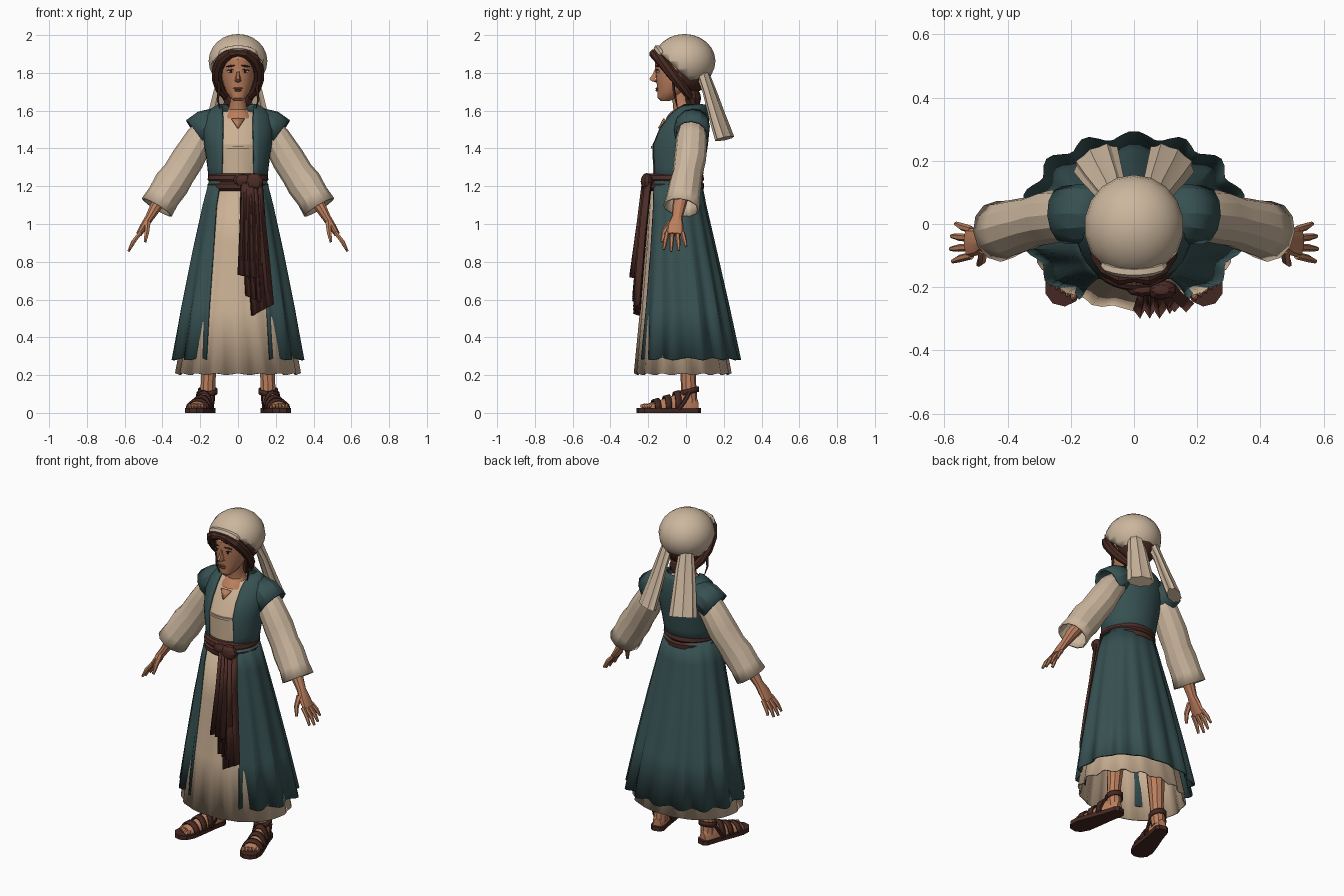
import bpy, bmesh, math
from mathutils import Vector, Matrix

if "Cube" in bpy.data.objects:
    bpy.data.objects.remove(bpy.data.objects["Cube"])


def material(name, rgb):
    m = bpy.data.materials.new(name)
    m.diffuse_color = (*rgb, 1)
    m.use_nodes = True
    m.node_tree.nodes["Principled BSDF"].inputs["Base Color"].default_value = m.diffuse_color
    return m


CREAM = material("cream_cloth", (0.60, 0.47, 0.34))
TAN = material("tan_linen", (0.60, 0.44, 0.30))
TEAL = material("teal_wool", (0.038, 0.082, 0.085))
BROWN = material("brown_sash", (0.075, 0.026, 0.02))
HAIR = material("dark_brown_hair", (0.062, 0.022, 0.015))
SKIN = material("warm_skin", (0.50, 0.21, 0.11))
LEATHER = material("sandal_leather", (0.06, 0.022, 0.016))
LIP = material("lip_red", (0.27, 0.08, 0.05))
DARK = material("eye_dark", (0.02, 0.01, 0.008))
WHITE = material("eye_white", (0.65, 0.55, 0.45))


def add_object(name, bm, mat, thick=0):
    bmesh.ops.recalc_face_normals(bm, faces=bm.faces)
    me = bpy.data.meshes.new(name)
    bm.to_mesh(me)
    bm.free()
    me.materials.append(mat)
    ob = bpy.data.objects.new(name, me)
    bpy.context.collection.objects.link(ob)
    if thick:
        mod = ob.modifiers.new("thickness", "SOLIDIFY")
        mod.thickness, mod.offset = thick, 0
    return ob


def loft(name, rings, mat, closed=True, cap=True, thick=0):
    bm = bmesh.new()
    rows = [[bm.verts.new(p) for p in r] for r in rings]
    n = len(rows[0])
    for a, b in zip(rows, rows[1:]):
        for i in range(n if closed else n - 1):
            j = (i + 1) % n
            bm.faces.new((a[i], a[j], b[j], b[i]))
    if cap and closed:
        bm.faces.new(rows[0])
        bm.faces.new(rows[-1])
    return add_object(name, bm, mat, thick)


def tube(name, pts, radii, mat, side=(0, 1, 0), n=10, cap=True, thick=0, fold=0):
    """Tube along points; each radius pair is (along side, across side)."""
    pts = [Vector(p) for p in pts]
    rings = []
    for i, p in enumerate(pts):
        t = (pts[min(i + 1, len(pts) - 1)] - pts[max(i - 1, 0)]).normalized()
        u = (Vector(side) - t * t.dot(Vector(side))).normalized()
        v = t.cross(u)
        a, b = radii[i] if isinstance(radii[i], tuple) else (radii[i],) * 2
        rings.append([p + (u * a * math.cos(q) + v * b * math.sin(q)) * (1 + fold * (-1) ** k)
                      for k in range(n) for q in [2 * math.pi * k / n]])
    return loft(name, rings, mat, cap=cap, thick=thick)


def around(z, rx, yf, yb, gap=0, n=32, pleats=0, amp=0, p=1.0, hem=0):
    """Ring about z starting at the front; a gap leaves the front open."""
    cy, ry = (yf + yb) / 2, (yb - yf) / 2
    t0 = math.asin(min(1, (gap / rx)) ** (1 / p)) if gap else 0
    out = []
    for i in range(n):
        t = t0 + (2 * math.pi - 2 * t0) * i / ((n - 1) if gap else n)
        s, c = math.sin(t), math.cos(t)
        w = math.cos(pleats * t + 0.9 * math.sin(2 * t))
        k = 1 + amp * w
        out.append((rx * k * math.copysign(abs(s) ** p, s),
                    cy - ry * k * math.copysign(abs(c) ** p, c), z + hem * w))
    return out


def ball(name, loc, size, mat, seg=14, rot=(0, 0, 0), cut=None):
    bm = bmesh.new()
    bmesh.ops.create_uvsphere(bm, u_segments=seg, v_segments=max(6, seg * 2 // 3), radius=1)
    for v in bm.verts:
        v.co = Vector(a * b for a, b in zip(v.co, size))
    r = Matrix.Rotation(rot[2], 4, 'Z') @ Matrix.Rotation(rot[1], 4, 'Y') @ Matrix.Rotation(rot[0], 4, 'X')
    bmesh.ops.transform(bm, matrix=Matrix.Translation(loc) @ r, verts=bm.verts)
    if cut:
        bmesh.ops.bisect_plane(bm, geom=bm.verts[:] + bm.edges[:] + bm.faces[:],
                               plane_co=cut[0], plane_no=cut[1], clear_outer=True)
    return add_object(name, bm, mat, 0.012 if cut else 0)


# Dress: bodice and long pleated skirt
loft("dress_bodice", [around(*r) for r in (
    (1.2, .13, -.175, .06), (1.3, .14, -.175, .075), (1.42, .155, -.178, .095), (1.5, .165, -.135, .1),
    (1.56, .15, -.09, .095), (1.595, .075, -.065, .06))], TAN)
loft("dress_bust_seam", [around(z, .148, -.186, .08) for z in (1.4, 1.407, 1.413)], TAN)
loft("dress_skirt", [around(z, rx, f, b, 0, 64, 16, a, .95, h) for z, rx, f, b, a, h in (
    (1.22, .13, -.18, .06, 0, 0), (.9, .19, -.205, .11, .01, 0),
    (.55, .26, -.235, .17, .02, 0), (.205, .32, -.265, .23, .03, .005))], TAN, cap=False, thick=.008)

# Open-fronted long vest: upper body, skirt and shoulder flaps
loft("vest_upper", [around(*r) for r in (
    (1.2, .145, -.185, .075, .085), (1.3, .155, -.187, .09, .085), (1.42, .172, -.187, .11, .082),
    (1.5, .182, -.15, .118, .08), (1.57, .17, -.1, .115, .08), (1.605, .14, -.065, .108, .082),
    (1.63, .1, -.035, .095, .085))], TEAL, closed=False, thick=.014)
loft("vest_skirt", [around(z, rx, f, b, g, 80, 14, a, .9, h) for z, rx, f, b, g, a, h in (
    (1.24, .145, -.19, .075, .09, 0, 0), (1.1, .182, -.198, .1, .115, .015, 0),
    (.85, .235, -.215, .155, .135, .03, 0), (.55, .292, -.238, .22, .155, .04, 0),
    (.285, .338, -.255, .275, .165, .05, -.006))], TEAL, closed=False, thick=.012)

# Waist sash: band, knot and hanging ends
loft("sash_band", [around(z, .145 + o, -.195 - o, .08 + o) for z, o in (
    (1.175, 0), (1.187, .014), (1.212, .016), (1.222, .006), (1.235, .016), (1.258, .012), (1.268, 0))], BROWN)
ball("sash_knot", (.085, -.208, 1.225), (.05, .032, .045), BROWN, 10)
ball("sash_loop", (.025, -.208, 1.232), (.05, .022, .032), BROWN, 8)


def hanging(name, rows, slant):
    rings = []
    for z, xl, xr, y in rows:
        k = (1.22 - z) / .6
        rings.append([(xl + (xr - xl) * i / 6, y + .013 * (-1) ** i, z + slant * k * i / 6) for i in range(7)])
    loft(name, rings, BROWN, closed=False, thick=.014)


hanging("sash_end_long", [(1.22, .045, .125, -.2), (1, .055, .14, -.222), (.75, .06, .165, -.243),
                          (.515, .075, .185, -.26)], .05)
hanging("sash_end_middle", [(1.22, .03, .1, -.208), (.9, .03, .12, -.24), (.62, .045, .125, -.265)], -.035)
hanging("sash_end_short", [(1.22, .02, .085, -.214), (1, .015, .09, -.242), (.73, .003, .095, -.28)], -.02)

# Neck, open neckline and head
tube("neck", [(0, -.035, 1.72), (0, -.025, 1.65), (0, -.015, 1.61), (0, -.018, 1.575), (0, -.02, 1.552)],
     [(.05, .045), (.046, .042), (.052, .05), (.074, .075), (.086, .088)], SKIN, n=16)
loft("neckline_notch", [[(-.035, -.113, 1.556), (0, -.116, 1.558), (.035, -.113, 1.556)],
                        [(-.003, -.143, 1.508), (0, -.144, 1.506), (.003, -.143, 1.508)]],
     SKIN, closed=False, thick=.009)
loft("head", [around(z, rx, f, b, 0, 20) for z, rx, f, b in (
    (1.652, .022, -.135, -.085), (1.668, .042, -.15, -.045), (1.70, .063, -.152, .0), (1.735, .077, -.154, .03),
    (1.775, .087, -.16, .06), (1.82, .092, -.163, .08), (1.87, .092, -.163, .09), (1.92, .07, -.13, .08))], SKIN)
loft("nose", [[(-w, y + .03, z), (-w * .5, y, z), (w * .5, y, z), (w, y + .03, z)] for z, w, y in (
    (1.82, .009, -.165), (1.79, .011, -.178), (1.768, .015, -.194), (1.757, .018, -.184), (1.75, .01, -.16))], SKIN)
ball("upper_lip", (0, -.153, 1.718), (.026, .008, .006), LIP, 8)
ball("lower_lip", (0, -.153, 1.707), (.02, .009, .006), LIP, 8)

# Head scarf and hair
ball("head_scarf", (0, -.008, 1.862), (.152, .158, .138), CREAM, 18, cut=((0, -.07, 1.845), (0, -.68, -.73)))
tube("scarf_fold", [(.1 * math.sin(a), -.118 - .035 * math.cos(a), 1.885 + .045 * math.cos(a))
                    for a in [-1.3 + 2.6 * i / 8 for i in range(9)]], [.012] + [.018] * 7 + [.012], CREAM, n=6)
ball("hair_back", (0, .02, 1.81), (.118, .115, .12), HAIR)
ball("hair_bun", (0, .035, 1.665), (.085, .045, .06), HAIR, 10)

for s, tag in ((-1, "left"), (1, "right")):
    # Face details
    ball("eye_" + tag, (s * .039, -.149, 1.807), (.019, .006, .008), WHITE, 8, (0, 0, s * .35))
    ball("pupil_" + tag, (s * .038, -.153, 1.807), (.008, .004, .008), DARK, 8, (0, 0, s * .35))
    ball("lash_" + tag, (s * .04, -.151, 1.816), (.022, .005, .003), DARK, 8, (0, s * .1, s * .35))
    ball("brow_" + tag, (s * .04, -.152, 1.836), (.026, .006, .005), HAIR, 8, (0, s * .15, s * .35))
    ball("ear_" + tag, (s * .09, -.03, 1.775), (.012, .02, .03), SKIN, 8)

    # Hair sweeping from the parting to behind the ear, with a loose lock
    tube("hair_sweep_" + tag, [(s * x, y, z) for x, y, z in (
        (-.008, -.168, 1.905), (.04, -.17, 1.902), (.082, -.14, 1.875), (.108, -.098, 1.825),
        (.112, -.055, 1.77), (.095, -.01, 1.715), (.06, .025, 1.67))],
        [.014, .026, .03, .03, .028, .026, .02], HAIR, (.3 * s, 1, .3), 8)
    tube("loose_lock_" + tag, [(s * x, y, z) for x, y, z in (
        (.105, -.07, 1.78), (.1, -.065, 1.71), (.108, -.055, 1.66), (.095, -.045, 1.61))],
        [.008, .008, .006, .002], HAIR, n=5)

    # Scarf tail
    tube("scarf_tail_" + tag, [(s * x, y, z) for x, y, z in (
        (.065, .09, 1.79), (.082, .125, 1.7), (.103, .165, 1.57), (.122, .205, 1.452))],
        [(.04, .03), (.052, .026), (.064, .032), (.074, .036)], CREAM, (.85 * s, -.5, 0), 16, fold=.08)

    # Vest shoulder, sleeve and cuff
    tube("vest_shoulder_" + tag, [(s * x, y, z) for x, y, z in (
        (.1, .035, 1.555), (.165, .033, 1.52), (.222, .028, 1.478))],
        [(.075, .06), (.088, .082), (.086, .083)], TEAL, n=12, cap=False, thick=.012)
    tube("sleeve_" + tag, [(s * x, y, z) for x, y, z in (
        (.13, .035, 1.53), (.2, .03, 1.455), (.265, .022, 1.345), (.315, .008, 1.265),
        (.35, -.002, 1.215), (.395, -.014, 1.145), (.43, -.024, 1.088))],
        [(.06, .06), (.076, .072), (.08, .083), (.074, .082), (.08, .09), (.084, .083), (.092, .088)],
        CREAM, n=12, cap=False, thick=.01)

    # Forearm, palm, fingers and thumb
    tube("forearm_hand_" + tag, [(s * x, y, z) for x, y, z in (
        (.36, -.01, 1.2), (.43, -.035, 1.1), (.468, -.047, 1.035), (.497, -.056, .99), (.525, -.06, .945))],
        [(.04, .04), (.036, .034), (.029, .024), (.043, .021), (.046, .016)], SKIN)
    for i, (y, l) in enumerate(((-.1, .9), (-.073, 1), (-.045, .95), (-.018, .75))):
        fan = (y + .06) * .45
        tube(f"finger_{i}_{tag}", [(s * .515, y, .955), (s * (.515 + .04 * l), y + fan * .5, .955 - .05 * l),
                                  (s * (.515 + .065 * l), y + fan, .955 - .1 * l)], [.012, .012, .007], SKIN, n=6)
    tube("thumb_" + tag, [(s * .478, -.08, 1.01), (s * .482, -.115, .96), (s * .492, -.128, .905)],
         [.017, .014, .008], SKIN, n=6)

    # Leg
    tube("leg_" + tag, [(s * .13, .02, .65), (s * .148, .015, .35), (s * .157, .012, .18),
                        (s * .16, .015, .11), (s * .162, .02, .05)], [.06, .052, .04, .042, .04], SKIN, n=10)

    # Foot and sandal share a heel-to-toe axis turned outwards
    def along(d, w, z):
        return (s * (.152 + .25 * d + .97 * w), .075 - .96 * d + .25 * w, z)

    def foot_section(d, w, h, lo=.022):
        return [along(d, w * math.cos(q), lo + max(0, h * math.sin(q)))
                for q in [math.pi * i / 8 for i in range(9)]]

    widths = ((0, .022), (.02, .04), (.1, .044), (.2, .056), (.27, .062), (.32, .05), (.345, .02))
    loft("sandal_sole_" + tag, [[along(d, -w, 0), along(d, w, 0), along(d, w, .026), along(d, -w, .026)]
                                for d, w in widths], LEATHER)
    shape = ((.015, .025, .05), (.04, .036, .085), (.09, .038, .095), (.15, .042, .07),
             (.22, .05, .047), (.285, .05, .028))
    loft("foot_" + tag, [foot_section(*r) for r in shape], SKIN)
    for i in range(5):
        w = -.038 + .019 * i
        ball(f"toe_{i}_{tag}", along(.298 - .007 * i, w, .036), (.011, .024, .013), SKIN, 6, (0, 0, s * .25))
    for i, (d, w, h) in enumerate(((.13, .046, .088), (.185, .052, .066), (.245, .057, .047))):
        loft(f"sandal_strap_{i}_{tag}", [foot_section(d - .016, w, h + .006), foot_section(d + .016, w, h - .002)],
             LEATHER, closed=False, thick=.01)
    loft("heel_strap_" + tag, [[(s * .16 + .047 * math.cos(q), .016 + .049 * math.sin(q),
                                 z + .012 * math.sin(q)) for q in [math.pi * i / 6 for i in range(12)]]
                               for z in (.1, .128)], LEATHER, cap=False, thick=.009)
    for side in (-1, 1):
        tube(f"side_strap_{side}_{tag}", [along(.07, side * .046, .11), along(.1, side * .05, .06),
                                         along(.13, side * .05, .02)], [(.012, .005)] * 3, LEATHER, n=6)

# Soften shallow facets while keeping folds crisp
for ob in bpy.data.objects:
    ob.select_set(True)
    bpy.context.view_layer.objects.active = ob
bpy.ops.object.shade_smooth_by_angle(angle=math.radians(24))
